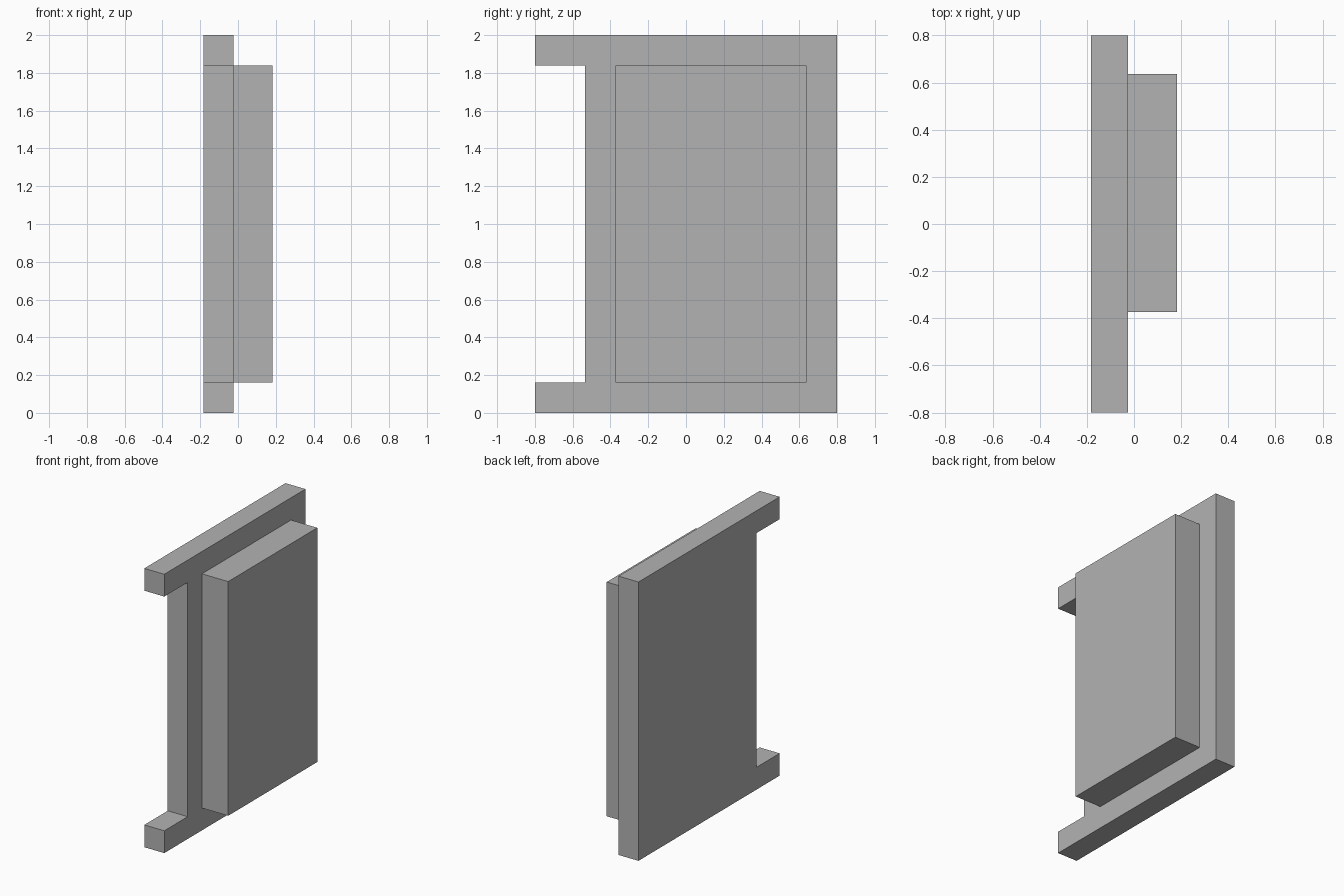
import bpy
import bmesh

cube = bpy.data.objects.get("Cube")
if cube:
    bpy.data.objects.remove(cube, do_unlink=True)

# Single plain grey
grey = bpy.data.materials.new("plain_grey")
grey.use_nodes = True
colour = (0.45, 0.45, 0.45, 1)
grey.diffuse_color = colour
grey.node_tree.nodes["Principled BSDF"].inputs["Base Color"].default_value = colour


def slab(name, profile, x0, x1):
    """Extrude a (y, z) outline along x."""
    bm = bmesh.new()
    face = bm.faces.new([bm.verts.new((x0, y, z)) for y, z in profile])
    out = bmesh.ops.extrude_face_region(bm, geom=[face])
    verts = [v for v in out["geom"] if isinstance(v, bmesh.types.BMVert)]
    bmesh.ops.translate(bm, verts=verts, vec=(x1 - x0, 0, 0))
    bmesh.ops.recalc_face_normals(bm, faces=bm.faces)
    mesh = bpy.data.meshes.new(name)
    bm.to_mesh(mesh)
    bm.free()
    mesh.materials.append(grey)
    obj = bpy.data.objects.new(name, mesh)
    bpy.context.collection.objects.link(obj)
    return obj


# Back plate with an arm reaching forward at the top and bottom
arm, half, front = 0.16, 0.8, -0.535
slab("back_plate",
     [(-half, 0), (half, 0), (half, 2), (-half, 2),
      (-half, 2 - arm), (front, 2 - arm), (front, arm), (-half, arm)],
     -0.183, -0.025)

# Raised block on the left face
slab("raised_panel",
     [(-0.373, arm), (0.637, arm), (0.637, 2 - arm), (-0.373, 2 - arm)],
     -0.025, 0.183)
